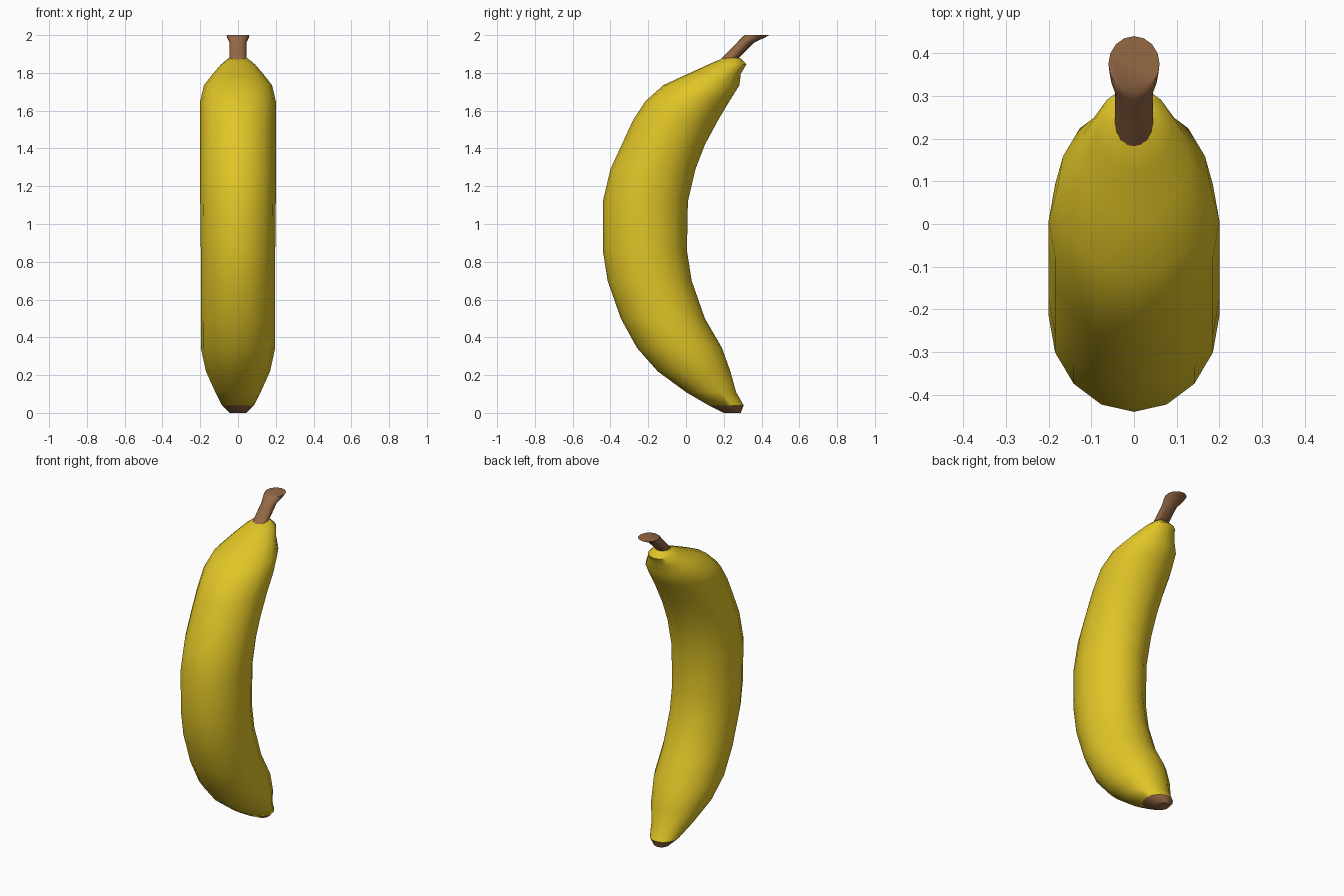
import bpy, bmesh, math

if "Cube" in bpy.data.objects:
    bpy.data.objects.remove(bpy.data.objects["Cube"])

SIDES = 16


def material(name, rgb):
    m = bpy.data.materials.new(name)
    m.diffuse_color = (*rgb, 1)
    m.use_nodes = True
    m.node_tree.nodes["Principled BSDF"].inputs["Base Color"].default_value = m.diffuse_color
    return m


def loft(name, rings, mat, angle=60):
    """Skin horizontal elliptical rings given as (z, y_min, y_max, half_width)."""
    bm = bmesh.new()
    loops = []
    for z, y0, y1, hw in rings:
        cy, ry = (y0 + y1) / 2, (y1 - y0) / 2
        loops.append([bm.verts.new((hw * math.cos(a), cy + ry * math.sin(a), z))
                      for a in (2 * math.pi * i / SIDES for i in range(SIDES))])
    for a, b in zip(loops, loops[1:]):
        for i in range(SIDES):
            j = (i + 1) % SIDES
            bm.faces.new((a[i], a[j], b[j], b[i]))
    bm.faces.new(loops[0][::-1])
    bm.faces.new(loops[-1])
    me = bpy.data.meshes.new(name)
    bm.to_mesh(me)
    bm.free()
    me.materials.append(mat)
    ob = bpy.data.objects.new(name, me)
    bpy.context.collection.objects.link(ob)
    bpy.ops.object.select_all(action='DESELECT')
    ob.select_set(True)
    bpy.context.view_layer.objects.active = ob
    bpy.ops.object.shade_smooth_by_angle(angle=math.radians(angle))
    return ob


yellow = material("peel_yellow", (0.75, 0.56, 0.02))
brown = material("stem_brown", (0.30, 0.14, 0.06))

# Curved peel
loft("peel", [
    (0.04, 0.12, 0.305, 0.085),
    (0.11, 0.00, 0.265, 0.12),
    (0.22, -0.15, 0.235, 0.17),
    (0.345, -0.26, 0.19, 0.197),
    (0.50, -0.345, 0.10, 0.197),
    (0.70, -0.415, 0.03, 0.197),
    (0.86, -0.44, 0.005, 0.197),
    (1.12, -0.44, 0.01, 0.2),
    (1.29, -0.40, 0.05, 0.2),
    (1.42, -0.34, 0.10, 0.2),
    (1.55, -0.28, 0.17, 0.2),
    (1.65, -0.215, 0.23, 0.2),
    (1.735, -0.12, 0.283, 0.18),
    (1.795, 0.01, 0.29, 0.133),
    (1.845, 0.12, 0.32, 0.09),
    (1.88, 0.20, 0.285, 0.047),
], yellow)

# Dark blossom tip
loft("tip", [(0.0, 0.20, 0.29, 0.045), (0.04, 0.12, 0.305, 0.085)], brown)

# Leaning stem with a flared end
loft("stem", [
    (1.87, 0.18, 0.27, 0.044),
    (1.96, 0.27, 0.36, 0.044),
    (1.985, 0.292, 0.413, 0.057),
    (2.0, 0.31, 0.44, 0.06),
], brown)
